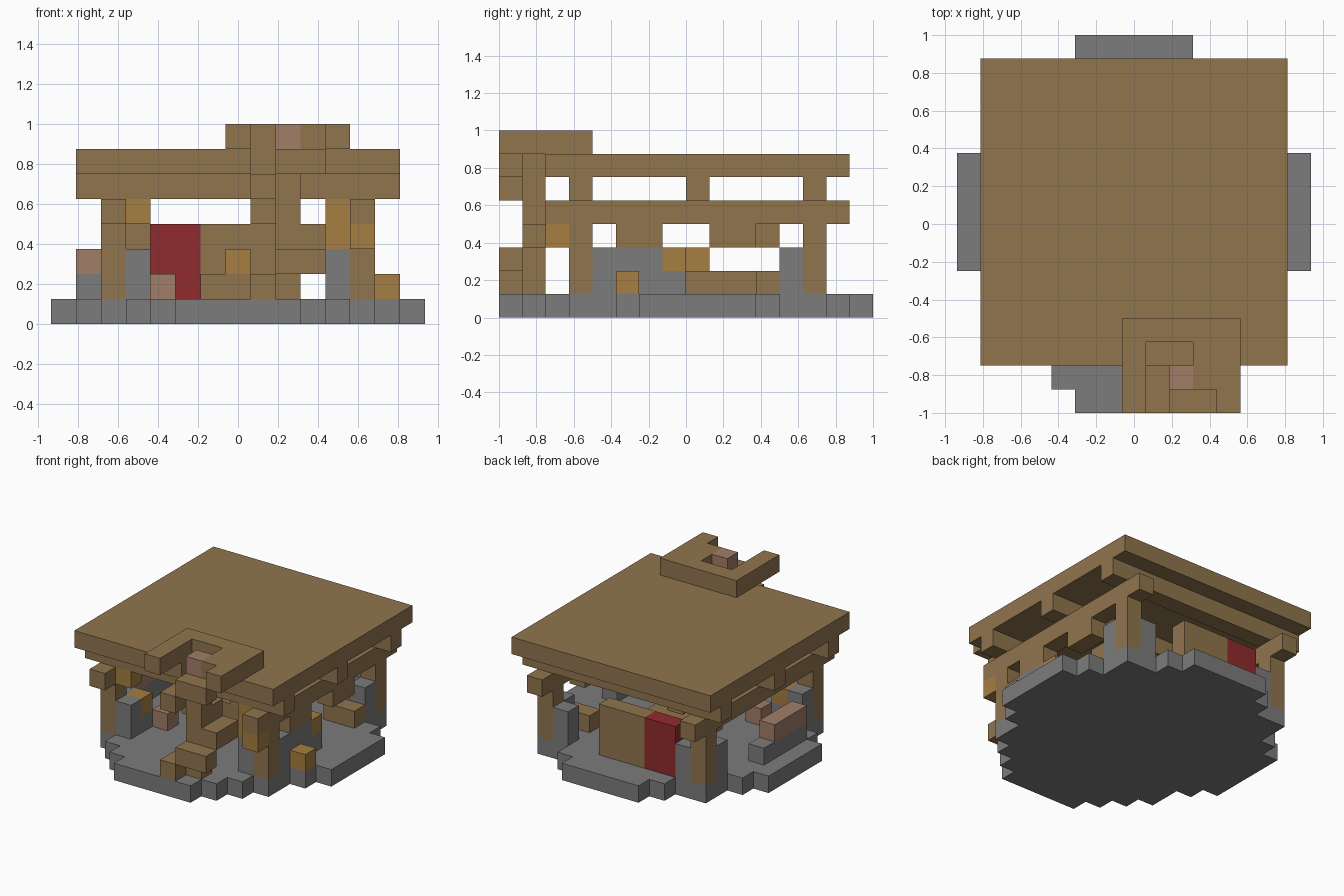
import bpy
import bmesh

U = 0.125  # edge of one building block

cube = bpy.data.objects.get("Cube")
if cube:
    bpy.data.objects.remove(cube, do_unlink=True)


def make_material(name, rgb):
    mat = bpy.data.materials.new(name)
    mat.use_nodes = True
    colour = (*rgb, 1.0)
    mat.diffuse_color = colour
    mat.node_tree.nodes["Principled BSDF"].inputs["Base Color"].default_value = colour
    return mat


WOOD = make_material("wood brown", (0.28, 0.178, 0.076))
STONE = make_material("stone grey", (0.2, 0.2, 0.2))
GOLD = make_material("lamp gold", (0.375, 0.21, 0.052))
CLAY = make_material("clay pink", (0.36, 0.207, 0.138))
RED = make_material("door red", (0.28, 0.024, 0.027))


def prism(name, mat, outline, z0, z1):
    """Extrude a plan outline, given in blocks, between two heights."""
    bm = bmesh.new()
    verts = [bm.verts.new((x * U - 7.5 * U, y * U - 1, z0 * U)) for x, y in outline]
    face = bm.faces.new(verts)
    top = bmesh.ops.extrude_face_region(bm, geom=[face])
    moved = [g for g in top["geom"] if isinstance(g, bmesh.types.BMVert)]
    bmesh.ops.translate(bm, verts=moved, vec=(0, 0, (z1 - z0) * U))
    bmesh.ops.recalc_face_normals(bm, faces=bm.faces)
    mesh = bpy.data.meshes.new(name)
    bm.to_mesh(mesh)
    bm.free()
    mesh.materials.append(mat)
    obj = bpy.data.objects.new(name, mesh)
    bpy.context.collection.objects.link(obj)
    return obj


def box(name, mat, x, y, z, w=1, d=1, h=1):
    """Box with its low corner on a block and its size in blocks."""
    return prism(name, mat, [(x, y), (x + w, y), (x + w, y + d), (x, y + d)], z, z + h)


# Rounded stone floor, stepped by rows
half_widths = [2, 3, 4, 5, 5, 6, 7, 7, 7, 7, 7, 6, 5, 5, 3, 2]
right, left = [], []
for row, half in enumerate(half_widths):
    if row and half_widths[row - 1] == half:
        right.pop()
        left.pop()
        right.append((8 + half, row + 1))
        left.append((7 - half, row + 1))
    else:
        right += [(8 + half, row), (8 + half, row + 1)]
        left += [(7 - half, row), (7 - half, row + 1)]
prism("floor", STONE, right + left[::-1], 0, 1)

# Flat roof with a stair notch, and the landing rail on top
prism("roof", WOOD, [(1, 2), (8, 2), (8, 3), (10, 3), (10, 2), (14, 2), (14, 15), (1, 15)], 6, 7)
prism("landing_rail", WOOD, [(7, 0), (8, 0), (8, 3), (10, 3), (10, 1), (11, 1),
                             (11, 0), (12, 0), (12, 4), (7, 4)], 7, 8)

# Roof beams
for y in (3, 8, 13):
    box("cross_beam", WOOD, 1, y, 5, w=13)
for x in (2, 12):
    box("side_beam", WOOD, x, 2, 4, d=13)

# Corner pillars with stone buttresses on the two inner sides
for x, inward_x in ((2, 1), (12, -1)):
    for y, inward_y in ((3, 1), (13, -1)):
        box("pillar", WOOD, x, y, 1, h=3)
        box("buttress", STONE, x + inward_x, y, 1, h=2)
        box("buttress", STONE, x, y + inward_y, 1, h=2)

# Spiral stair around a newel post
box("newel_post", WOOD, 9, 1, 1, h=6)
box("newel_cap", CLAY, 9, 1, 7)
treads = [(8, 0, 1, 2), (9, 0, 2, 1), (10, 1, 1, 2), (8, 2, 2, 1)]
for level in range(1, 7):
    x, y, w, d = treads[(level - 1) % 4]
    box("stair_tread", WOOD, x, y, level, w, d)

# Back wall and red door panel
box("back_wall", WOOD, 6, 13, 1, w=3, h=3)
box("door_panel", RED, 4, 13, 1, w=2, h=3)

# Bench on the right side
box("bench_base", STONE, 1, 6, 1, d=4)
box("bench_cushion", CLAY, 1, 6, 2, d=3)

# Counter on the left side with lamp, stool and hanging shelves
box("counter", STONE, 12, 5, 1, d=2, h=2)
box("counter_end", STONE, 12, 7, 1)
box("counter_lamp", GOLD, 12, 7, 2)
box("stool", GOLD, 13, 5, 1)
for y in (5, 9):
    box("hanging_shelf", WOOD, 12, y, 3, d=2)
box("wall_shelf", WOOD, 3, 11, 3)

# Table, seats and lamps
box("table", WOOD, 6, 8, 1, w=3, d=3)
box("table_lamp", GOLD, 7, 8, 2)
box("back_seat", WOOD, 11, 11, 1, w=2)
box("small_seat", CLAY, 4, 5, 1)
box("lamp_stand", STONE, 3, 4, 1)
box("stand_lamp", GOLD, 3, 4, 2)
box("lantern", GOLD, 12, 2, 3)
box("lantern", GOLD, 3, 3, 4)
box("lantern", GOLD, 11, 3, 3, h=2)
